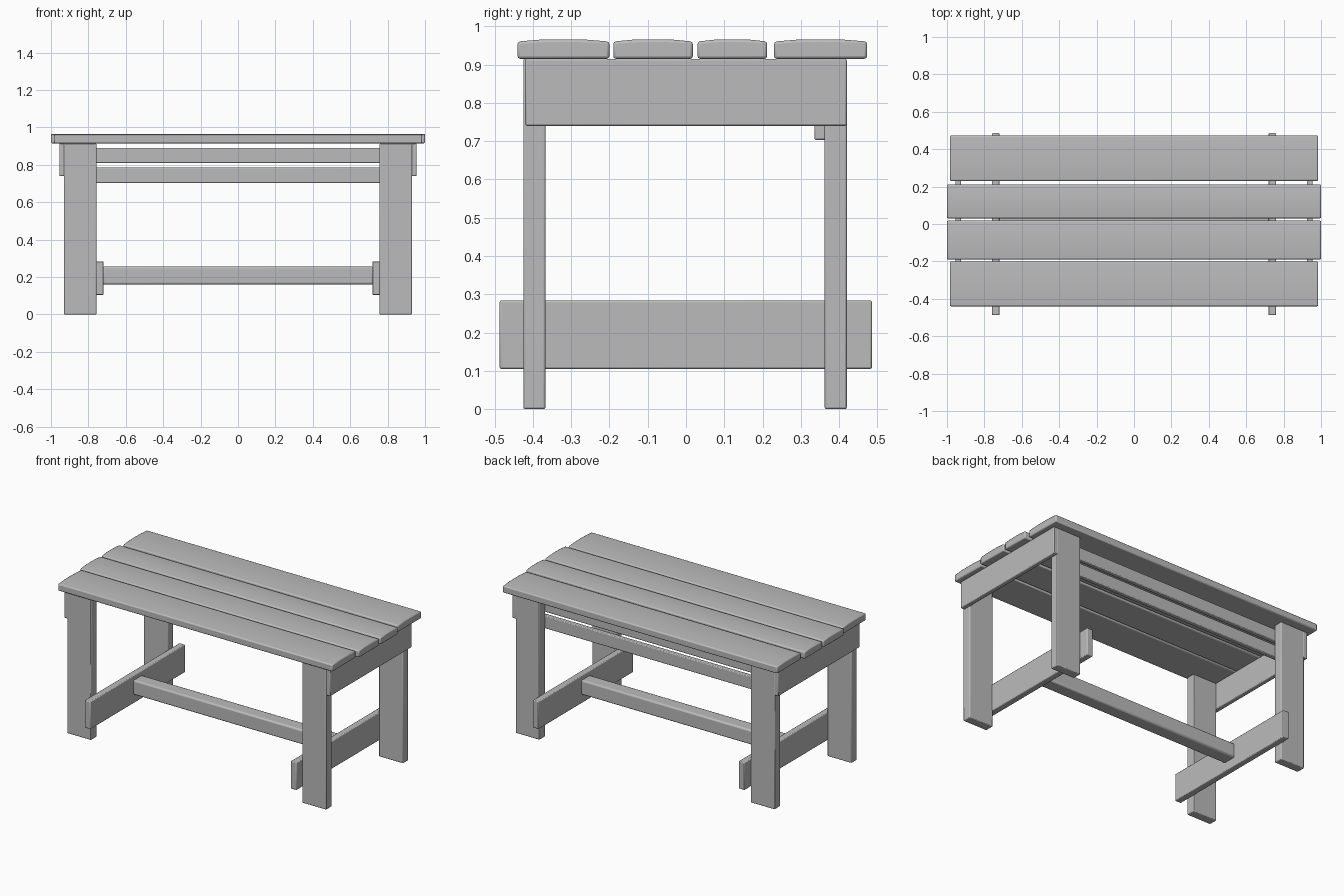
import bpy, bmesh, math

old = bpy.data.objects.get("Cube")
if old:
    bpy.data.objects.remove(old, do_unlink=True)

wood = bpy.data.materials.new("grey wood")
wood.use_nodes = True
GREY = (0.5, 0.5, 0.5, 1)
wood.diffuse_color = GREY
wood.node_tree.nodes["Principled BSDF"].inputs["Base Color"].default_value = GREY


def finish(name, bm, bevel):
    """Turn a bmesh into a softly bevelled timber object."""
    bmesh.ops.recalc_face_normals(bm, faces=bm.faces)
    mesh = bpy.data.meshes.new(name)
    bm.to_mesh(mesh)
    bm.free()
    mesh.materials.append(wood)
    obj = bpy.data.objects.new(name, mesh)
    bpy.context.collection.objects.link(obj)
    mod = obj.modifiers.new("soft edges", 'BEVEL')
    mod.width = bevel
    mod.segments = 2
    mod.limit_method = 'ANGLE'
    mod.angle_limit = math.radians(40)
    bpy.ops.object.select_all(action='DESELECT')
    obj.select_set(True)
    bpy.context.view_layer.objects.active = obj
    bpy.ops.object.shade_smooth_by_angle(angle=math.radians(35))


def board(name, xs, ys, zs, bevel=0.005):
    """Rectangular board between the given limits."""
    bm = bmesh.new()
    bmesh.ops.create_cube(bm, size=1)
    for v in bm.verts:
        v.co = [lo + (c + 0.5) * (hi - lo) for c, (lo, hi) in zip(v.co, (xs, ys, zs))]
    finish(name, bm, bevel)


def plank(name, half, y0, y1, z0, z1):
    """Seat plank with a slightly crowned top, extruded along x."""
    w = y1 - y0
    top = [(y0, z1 - 0.006), (y0 + w * 0.25, z1 - 0.001), (y0 + w * 0.5, z1),
           (y1 - w * 0.25, z1 - 0.001), (y1, z1 - 0.006)]
    bm = bmesh.new()
    section = [bm.verts.new((-half, y, z)) for y, z in [(y0, z0)] + top + [(y1, z0)]]
    face = bm.faces.new(section)
    ext = bmesh.ops.extrude_face_region(bm, geom=[face])
    moved = [g for g in ext["geom"] if isinstance(g, bmesh.types.BMVert)]
    bmesh.ops.translate(bm, verts=moved, vec=(2 * half, 0, 0))
    finish(name, bm, 0.007)


# Seat planks, front to back
for name, half, y0, y1 in (("front_plank", 0.985, -0.44, -0.2),
                           ("middle_front_plank", 1.0, -0.19, 0.018),
                           ("middle_back_plank", 1.0, 0.03, 0.212),
                           ("back_plank", 0.985, 0.23, 0.473)):
    plank(name, half, y0, y1, 0.915, 0.966)

# End frames: two legs, outer apron and lower cross board on each side
for side, s in (("left", 1), ("right", -1)):
    def span(a, b):
        return sorted((s * a, s * b))
    board("front_leg_" + side, span(0.757, 0.93), (-0.425, -0.367), (0, 0.915))
    board("back_leg_" + side, span(0.757, 0.93), (0.362, 0.42), (0, 0.915))
    board("end_apron_" + side, span(0.925, 0.955), (-0.42, 0.42), (0.74, 0.915))
    board("cross_board_" + side, span(0.718, 0.76), (-0.487, 0.486), (0.105, 0.284))

# Lengthwise stretcher and back rails
board("stretcher", (-0.725, 0.725), (-0.045, 0.045), (0.16, 0.255), 0.01)
board("lower_back_rail", (-0.9, 0.9), (0.335, 0.365), (0.703, 0.785))
board("upper_back_rail", (-0.9, 0.9), (0.335, 0.365), (0.81, 0.89))
